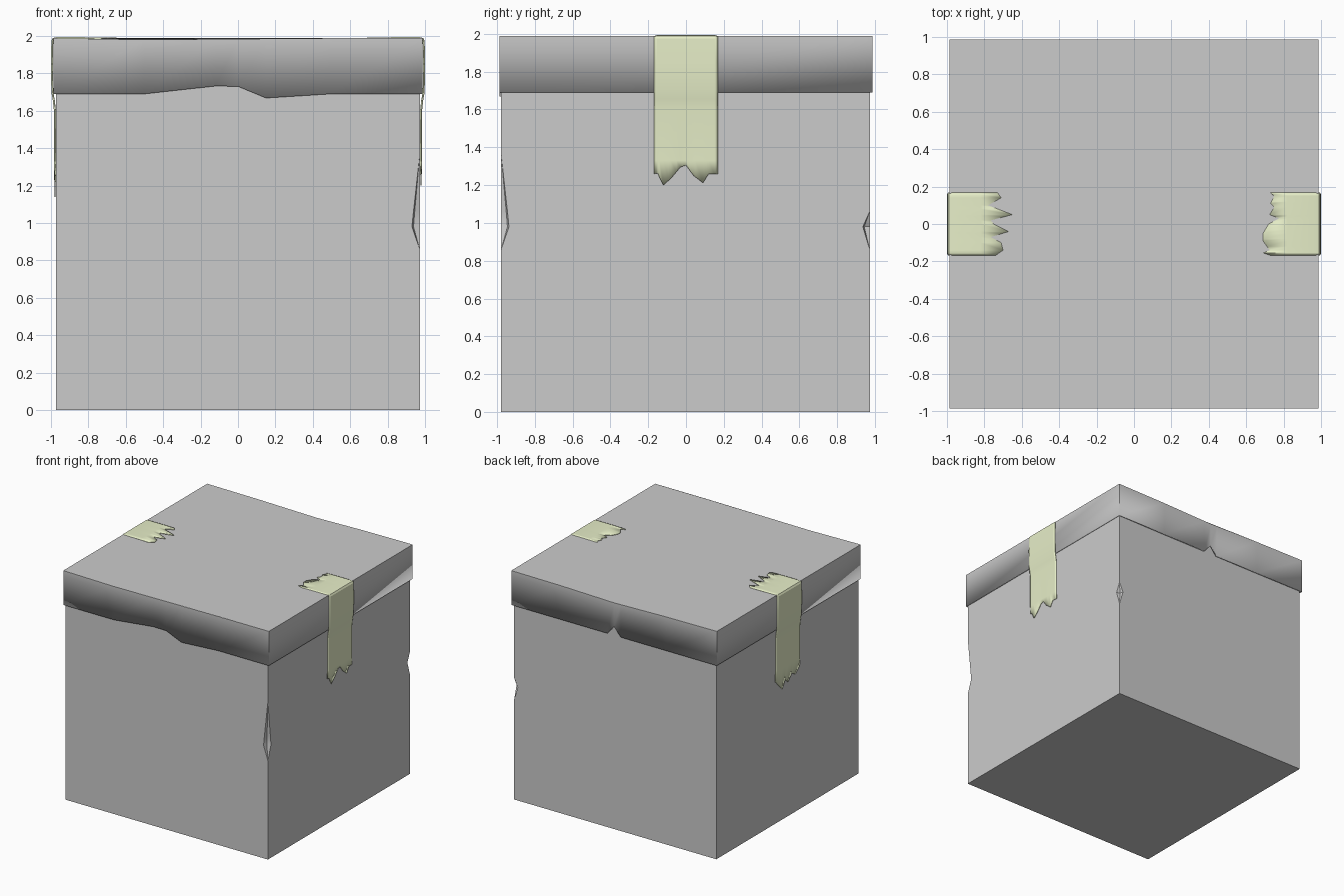
import bpy, bmesh, math

if "Cube" in bpy.data.objects:
    bpy.data.objects.remove(bpy.data.objects["Cube"])


def make_object(name, verts, faces, thickness=0, offset=-1, material=None):
    mesh = bpy.data.meshes.new(name)
    mesh.from_pydata(verts, [], faces)
    bm = bmesh.new()
    bm.from_mesh(mesh)
    bmesh.ops.recalc_face_normals(bm, faces=bm.faces)
    bm.to_mesh(mesh)
    bm.free()
    ob = bpy.data.objects.new(name, mesh)
    bpy.context.collection.objects.link(ob)
    if material:
        mesh.materials.append(material)
    bpy.ops.object.select_all(action='DESELECT')
    ob.select_set(True)
    bpy.context.view_layer.objects.active = ob
    bpy.ops.object.shade_smooth_by_angle(angle=math.radians(25))
    if thickness:
        mod = ob.modifiers.new("thickness", 'SOLIDIFY')
        mod.thickness = thickness
        mod.offset = offset
    return ob


def interp(points, t):
    if t <= points[0][0]:
        return points[0][1]
    for (a, va), (b, vb) in zip(points, points[1:]):
        if t <= b:
            return va + (vb - va) * (t - a) / (b - a)
    return points[-1][1]


# Box body: stacked rings, with dents crushed into the two right-hand corners
X, YF, YB = 0.972, -0.978, 0.972
front_dent = [(0.86, 0.001), (0.98, 0.042), (1.06, 0.034), (1.36, 0.001)]
back_dent = [(0.86, 0.001), (0.98, 0.037), (1.06, 0.001)]
levels = [0, 0.86, 0.98, 1.06, 1.2, 1.36, 1.9]
verts, faces = [], []
for z in levels:
    f, b = interp(front_dent, z), interp(back_dent, z)
    verts += [(-X, YF, z), (X - f, YF, z), (X - 0.8 * f, YF + 0.8 * f, z), (X, YF + f, z),
              (X, YB - b, z), (X - 0.8 * b, YB - 0.8 * b, z), (X - b, YB, z), (-X, YB, z)]
n = 8
for k in range(len(levels) - 1):
    for i in range(n):
        j = (i + 1) % n
        faces.append((k * n + i, k * n + j, k * n + n + j, k * n + n + i))
faces += [tuple(range(n)), tuple(range(len(verts) - n, len(verts)))]
make_object("box_body", verts, faces)

# Lid: thin open shell with a warped front lip and a torn notch in the back lip
L, TOP, LIP = 0.987, 1.988, 1.69
front_lip = [(-L, LIP), (-0.5, LIP), (-0.12, 1.732), (0, 1.73), (0.15, 1.668), (0.5, LIP), (L, LIP)]
back_lip = [(L, LIP), (0.5, LIP), (0.065, LIP), (0, 1.765), (-0.065, LIP), (-0.5, LIP), (-L, LIP)]
front_top = [(-L, TOP), (-0.5, TOP - 0.008), (0, TOP - 0.004), (0.5, TOP), (L, TOP)]
back_top = [(-L, TOP), (-0.5, TOP - 0.004), (0, TOP - 0.016), (0.5, TOP - 0.004), (L, TOP)]
lower = [(x, -L, z) for x, z in front_lip] + [(x, L, z) for x, z in back_lip]
upper = [(x, y, interp(front_top if y < 0 else back_top, x)) for x, y, z in lower]
n = len(lower)
faces = [(i, (i + 1) % n, n + (i + 1) % n, n + i) for i in range(n)]
faces.append(tuple(range(n, 2 * n)))
lid = make_object("box_lid", lower + upper, faces, 0.012)

# Tape strips: folded over the lid edge, torn at both ends
tape_mat = bpy.data.materials.new("tape_green")
tape_mat.diffuse_color = (0.8, 0.86, 0.58, 1)
tape_mat.use_nodes = True
tape_mat.node_tree.nodes["Principled BSDF"].inputs["Base Color"].default_value = tape_mat.diffuse_color
W = 0.168


def tape(name, side, top_tear, low_tear):
    ys = sorted({y for y, v in top_tear + low_tear} | {-W, -W + 0.012, W - 0.012, W})
    bend = [(0.82, 1.993), (0.972, 1.993), (0.99, 1.989), (0.998, 1.975), (1.0, 1.85),
            (0.998, 1.70), (0.990, 1.655), (0.984, 1.60), (0.984, 1.33)]
    verts, faces = [], []
    for y in ys:
        path = [(interp(top_tear, y), 1.991)] + bend + [(0.981, interp(low_tear, y))]
        drop = 0.005 if abs(y) >= W - 1e-4 else 0
        for k, (x, z) in enumerate(path):
            on_top = k < 4
            verts.append((side * (x - (0 if on_top else drop)), y, z - (drop if on_top else 0)))
    m = len(bend) + 2
    for i in range(len(ys) - 1):
        for k in range(m - 1):
            a = i * m + k
            faces.append((a, a + 1, a + m + 1, a + m))
    ob = make_object(name, verts, faces, material=tape_mat)
    # outward normals before the sheet is thickened inwards
    if sum(p.normal.z for p in ob.data.polygons) < 0:
        ob.data.flip_normals()
    mod = ob.modifiers.new("thickness", 'SOLIDIFY')
    mod.thickness = 0.006
    mod.offset = -1


tape("right_tape", 1,
     [(-W, .73), (-.155, .69), (-.14, .725), (-.09, .69), (-.05, .69), (0, .72), (.03, .775),
      (.05, .725), (.09, .75), (.11, .73), (.15, .75), (W, .73)],
     [(-W, 1.26), (-.15, 1.262), (-.12, 1.20), (-.08, 1.235), (-.03, 1.295), (0, 1.305),
      (.04, 1.25), (.09, 1.212), (.12, 1.26), (W, 1.26)])
tape("left_tape", -1,
     [(-W, .74), (-.14, .70), (-.10, .71), (-.07, .765), (-.04, .67), (0, .75), (.02, .765),
      (.05, .65), (.10, .78), (.14, .71), (W, .73)],
     [(-W, 1.26), (-.10, 1.20), (-.05, 1.225), (0, 1.17), (.04, 1.205), (.08, 1.14), (W, 1.23)])
